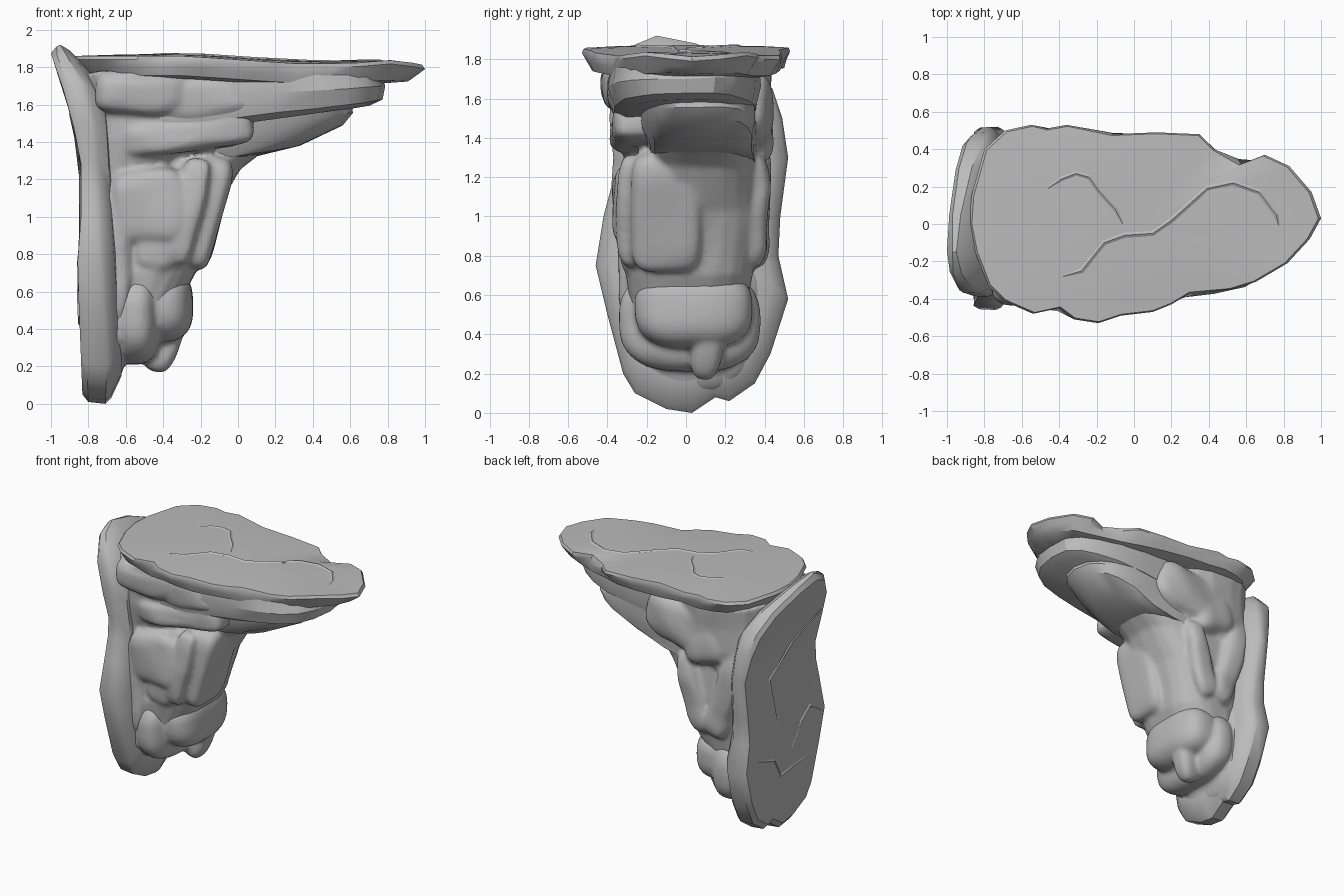
import bpy, bmesh, math
from mathutils import Vector, Matrix, noise
from mathutils.bvhtree import BVHTree

cube = bpy.data.objects.get("Cube")
if cube:
    bpy.data.objects.remove(cube, do_unlink=True)

stone = bpy.data.materials.new("grey_stone")
stone.use_nodes = True
grey = (0.5, 0.5, 0.5, 1)
stone.diffuse_color = grey
stone.node_tree.nodes["Principled BSDF"].inputs["Base Color"].default_value = grey


def select_only(objs):
    bpy.ops.object.select_all(action="DESELECT")
    for obj in objs:
        obj.select_set(True)
    bpy.context.view_layer.objects.active = objs[0]


def finish(name, bm, angle=35):
    """Turn a bmesh into a shaded stone object."""
    bmesh.ops.recalc_face_normals(bm, faces=bm.faces)
    mesh = bpy.data.meshes.new(name)
    bm.to_mesh(mesh)
    bm.free()
    mesh.materials.append(stone)
    obj = bpy.data.objects.new(name, mesh)
    bpy.context.collection.objects.link(obj)
    select_only([obj])
    bpy.ops.object.shade_smooth_by_angle(angle=math.radians(angle))
    return obj


def fuse(name, parts, voxel, passes):
    """Merge overlapping boulders into one worn rock."""
    select_only(parts)
    bpy.ops.object.join()
    rock = bpy.context.object
    rock.name = rock.data.name = name
    remesh = rock.modifiers.new("merge", "REMESH")
    remesh.mode = "VOXEL"
    remesh.voxel_size = voxel
    wear = rock.modifiers.new("wear", "SMOOTH")
    wear.iterations = passes
    for mod in ("merge", "wear"):
        bpy.ops.object.modifier_apply(modifier=mod)
    bpy.ops.object.shade_smooth_by_angle(angle=math.radians(50))


def rough(p, amount, scale=4):
    return p + noise.noise_vector(p * scale) * amount


def loft(name, rings, angle=35):
    """Skin closed rings of equal length, closing both ends with fans."""
    bm = bmesh.new()
    loops = [[bm.verts.new(p) for p in ring] for ring in rings]
    n = len(loops[0])
    for a, b in zip(loops, loops[1:]):
        for i in range(n):
            j = (i + 1) % n
            bm.faces.new((a[i], a[j], b[j], b[i]))
    for ring in (loops[0], loops[-1]):
        mid = bm.verts.new(sum((v.co for v in ring), Vector()) / n)
        for i in range(n):
            bm.faces.new((ring[i], ring[(i + 1) % n], mid))
    return finish(name, bm, angle)


def blend(t, table):
    """Linear lookup in a list of (key, value) pairs."""
    for (a, u), (b, v) in zip(table, table[1:]):
        if t <= b:
            return u + (v - u) * max(0, (t - a) / (b - a))
    return table[-1][1]


def power(c, e):
    return math.copysign(abs(c) ** e, c)


def tilted_ring(x0, x1, y0, y1, z, tilt=0, n=22, amount=0.02):
    """Boxy oval ring; tilt raises it towards +x."""
    ring = []
    for i in range(n):
        a = math.tau * i / n
        x = (x0 + x1) / 2 + (x1 - x0) / 2 * power(math.cos(a), 0.7)
        y = (y0 + y1) / 2 + (y1 - y0) / 2 * power(math.sin(a), 0.7)
        ring.append(rough(Vector((x, y, z + tilt * x)), amount))
    return ring


def lump(name, centre, size, lean=0, roll=0, box=0.6, amount=0.02):
    """Boxy worn boulder."""
    bm = bmesh.new()
    bmesh.ops.create_icosphere(bm, subdivisions=4, radius=1)
    turn = Matrix.Rotation(math.radians(lean), 3, "Y") @ Matrix.Rotation(math.radians(roll), 3, "X")
    for v in bm.verts:
        p = Vector([power(c, box) * s for c, s in zip(v.co, size)])
        v.co = rough(turn @ p + Vector(centre), amount, 5)
    return finish(name, bm, 40)


# Top ledge slab
ledge_outline = [
    (-.88, 0), (-.85, -.15), (-.78, -.33), (-.7, -.41), (-.54, -.48), (-.4, -.45),
    (-.32, -.51), (-.19, -.53), (-.07, -.49), (.1, -.47), (.2, -.43), (.3, -.37),
    (.52, -.35), (.65, -.31), (.82, -.21), (.94, -.08), (1, .03), (.95, .17),
    (.83, .31), (.7, .37), (.57, .32), (.43, .4), (.35, .48), (.12, .49),
    (-.12, .48), (-.36, .53), (-.47, .51), (-.55, .53), (-.69, .5), (-.8, .4), (-.87, .15)]
ledge_top = [(-.3, 1.86), (.3, 1.82), (.6, 1.82), (.85, 1.84), (1, 1.81)]


def ledge_ring(scale, drop, even=0):
    """Scaled outline; even softens its notches."""
    ring, n = [], len(ledge_outline)
    for i, (x, y) in enumerate(ledge_outline):
        near = [ledge_outline[(i + k) % n] for k in (-1, 1)]
        x += even * (sum(p[0] for p in near) / 2 - x)
        y += even * (sum(p[1] for p in near) / 2 - y)
        x, y = x * scale, y * scale
        ring.append(Vector((x, y, blend(x, ledge_top) - drop)))
    return ring


ledge = loft("top_ledge", [
    ledge_ring(.8, .12, 1), ledge_ring(.95, .105, .8), ledge_ring(.985, .06, .5),
    ledge_ring(1, .02), ledge_ring(.985, 0), ledge_ring(.7, -.008), ledge_ring(.35, -.012)], 35)

# Back wall slab
wall_outline = [
    (-.1, .02), (.03, 0), (.15, .08), (.22, .06), (.35, .15), (.43, .3), (.52, .58),
    (.47, .8), (.48, 1), (.52, 1.3), (.49, 1.5), (.44, 1.65), (.3, 1.78), (.05, 1.88),
    (-.15, 1.92), (-.27, 1.87), (-.37, 1.72), (-.39, 1.5), (-.37, 1.3), (-.38, 1.15),
    (-.42, 1), (-.46, .75), (-.4, .5), (-.32, .2), (-.26, .1)]
wall_back = [(0, -.83), (.75, -.86), (.85, -.84), (1.3, -.84), (1.45, -.87), (1.7, -.94), (1.87, -1)]
wall_front = [(0, -.68), (.2, -.67), (.6, -.7), (.9, -.72), (1.6, -.76), (1.75, -.82), (1.92, -.92)]


def wall_ring(scale, table, shift=0):
    ring = []
    for y, z in wall_outline:
        y, z = y * scale, 1 + (z - 1) * scale
        ring.append(Vector((blend(z, table) + shift, y, z)))
    return ring


wall = loft("back_wall", [
    wall_ring(.4, wall_back), wall_ring(.7, wall_back), wall_ring(.95, wall_back),
    wall_ring(.99, wall_back, .03), wall_ring(1, wall_front, -.03),
    wall_ring(.97, wall_front), wall_ring(.85, wall_front, .05), wall_ring(.6, wall_front, .07)], 35)

# Stepped layers below the ledge
loft("upper_layer", [
    tilted_ring(-.72, .7, -.31, .31, 1.5, .13, amount=.015),
    tilted_ring(-.74, .77, -.37, .36, 1.53, .12, amount=.015),
    tilted_ring(-.76, .79, -.4, .38, 1.65, .06, amount=.015),
    tilted_ring(-.76, .77, -.38, .37, 1.76, amount=.01)], 30)
loft("lower_layer", [
    tilted_ring(-.72, .1, -.18, .34, 1.31, .05),
    tilted_ring(-.72, .33, -.17, .36, 1.32, .2),
    tilted_ring(-.73, .56, -.18, .36, 1.36, .24),
    tilted_ring(-.74, .61, -.22, .37, 1.45, .18),
    tilted_ring(-.74, .6, -.24, .36, 1.6)], 30)

# Main body: column, shoulder and the boulders on both sides, worn together
fuse("rock_body", [
    loft("main_column", [
        tilted_ring(-.8, -.34, -.28, .3, .5),
        tilted_ring(-.8, -.22, -.3, .34, .7),
        tilted_ring(-.8, -.18, -.26, .37, .85),
        tilted_ring(-.8, -.12, -.24, .37, 1.03),
        tilted_ring(-.8, .01, -.22, .36, 1.25),
        tilted_ring(-.8, .14, -.2, .36, 1.35),
        tilted_ring(-.8, .15, -.25, .35, 1.45)]),
    loft("shoulder", [
        tilted_ring(-.82, -.4, -.28, .36, 1.2),
        tilted_ring(-.82, -.2, -.34, .42, 1.42),
        tilted_ring(-.84, -.12, -.35, .43, 1.6),
        tilted_ring(-.84, -.1, -.42, .44, 1.77)]),
    lump("front_bulge", (-.47, -.23, 1.06), (.21, .14, .21), -4, box=.5),
    lump("front_lower_lump", (-.45, -.23, .82), (.12, .11, .11)),
    lump("front_wall_flank", (-.66, -.2, .8), (.1, .15, .4)),
    lump("front_pillar", (-.2, -.1, 1.03), (.12, .18, .31), 15, box=.4, amount=.01),
    lump("front_side_pillar", (-.27, -.25, 1.03), (.08, .1, .29), 12, box=.5),
    lump("front_ledge_strip", (-.27, -.26, 1.44), (.36, .12, .09), -7, box=.5),
    lump("front_upper_lump", (-.52, -.31, 1.66), (.25, .12, .12)),
    lump("front_upper_block", (-.16, -.27, 1.64), (.3, .13, .12), -6),
    lump("rear_bulge", (-.24, .3, 1.53), (.32, .14, .19), -12),
    lump("rear_bulge_foot", (-.42, .32, 1.44), (.18, .12, .16), 15),
    lump("rear_pillar", (-.6, .31, 1.12), (.1, .12, .4), -16),
    lump("rear_strip", (-.32, .32, 1.03), (.09, .1, .3), 16)], .018, 2)

# Lower knob with its collar and hanging wedge
fuse("lower_knob", [
    lump("wall_swelling", (-.7, .03, .52), (.12, .36, .42), box=.8, amount=.01),
    lump("knob_collar", (-.55, .02, .47), (.14, .36, .26), box=.75, amount=.01),
    lump("knob", (-.42, .04, .53), (.18, .3, .2), box=.72, amount=.005),
    lump("knob_wedge", (-.38, .12, .43), (.1, .085, .27), 14, -7, box=.7, amount=.005)], .016, 2)


# Fine cracks following a slab surface
def crack(name, target, path, out, place):
    tree = BVHTree.FromPolygons([v.co for v in target.data.vertices],
                                [p.vertices[:] for p in target.data.polygons])
    hits = [tree.ray_cast(place(u, v), -out)[0] for u, v in path]
    rings = []
    for i, p in enumerate(hits):
        along = hits[min(i + 1, len(hits) - 1)] - hits[max(i - 1, 0)]
        taper = .3 if i in (0, len(hits) - 1) else 1
        side = along.cross(out).normalized() * .014 * taper
        rise = out * .008 * taper
        rings.append([p - side, p + rise, p + side, p - rise])
    loft(name, rings, 10)


def above(x, y):
    return Vector((x, y, 3))


def behind(y, z):
    return Vector((-3, y, z))


up, rear = Vector((0, 0, 1)), Vector((-1, 0, 0))
crack("ledge_crack_long", ledge, [
    (-.38, -.28), (-.28, -.25), (-.16, -.1), (-.05, -.06), (.1, -.05), (.2, .02),
    (.39, .19), (.53, .22), (.67, .17), (.76, .05), (.78, -.04)], up, above)
crack("ledge_crack_short", ledge, [
    (-.46, .19), (-.39, .24), (-.31, .27), (-.24, .25), (-.19, .18), (-.1, .08), (-.06, 0)], up, above)
crack("wall_crack_upper", wall, [(-.33, 1.55), (-.05, 1.42), (.2, 1.2), (.12, .87)], rear, behind)
crack("wall_crack_side", wall, [(-.05, .6), (-.17, .76), (-.28, .83), (-.4, .75)], rear, behind)
crack("wall_crack_lower", wall, [(.35, .64), (.17, .58), (.08, .43), (-.24, .47)], rear, behind)
